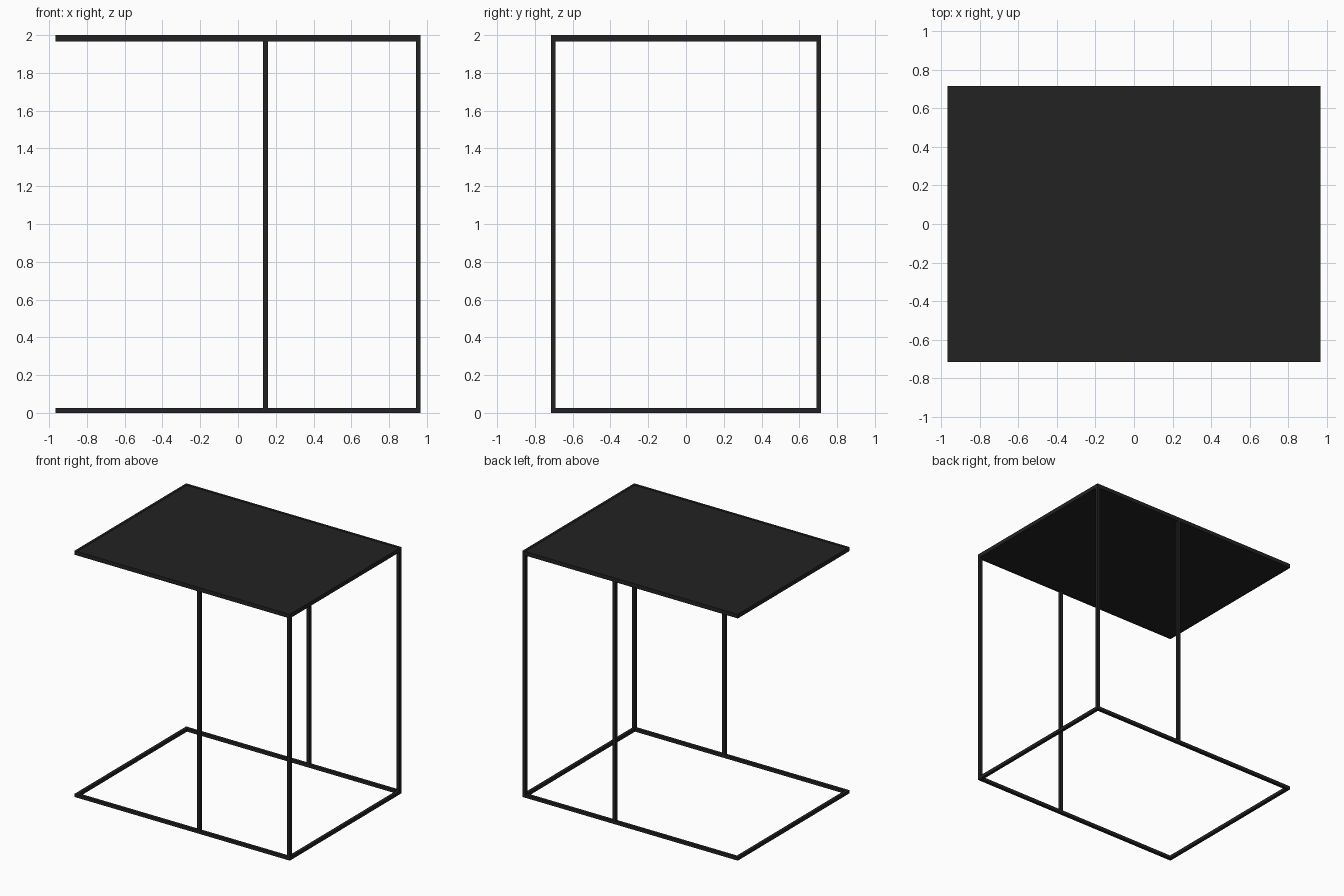
import bpy, bmesh

if "Cube" in bpy.data.objects:
    bpy.data.objects.remove(bpy.data.objects["Cube"])

X, Y = 0.967, 0.716      # half length and half depth
TUBE = 0.025             # steel bar thickness

steel = bpy.data.materials.new("dark_steel")
steel.diffuse_color = (0.016, 0.016, 0.016, 1)
steel.use_nodes = True
steel.node_tree.nodes["Principled BSDF"].inputs["Base Color"].default_value = steel.diffuse_color


def finish(name, bm):
    bmesh.ops.recalc_face_normals(bm, faces=bm.faces)
    mesh = bpy.data.meshes.new(name)
    bm.to_mesh(mesh)
    bm.free()
    mesh.materials.append(steel)
    obj = bpy.data.objects.new(name, mesh)
    bpy.context.collection.objects.link(obj)
    return obj


def box(name, x0, x1, y0, y1, z0, z1):
    bm = bmesh.new()
    bmesh.ops.create_cube(bm, size=1)
    for v in bm.verts:
        v.co = (x1 if v.co.x > 0 else x0,
                y1 if v.co.y > 0 else y0,
                z1 if v.co.z > 0 else z0)
    return finish(name, bm)


def frame(name, z0, z1, width):
    # mitred rectangular ring: one bar section swept round four corners
    bm = bmesh.new()
    section = [(0, z0), (width, z0), (width, z1), (0, z1)]
    rings = [[bm.verts.new((sx * (X - d), sy * (Y - d), z)) for d, z in section]
             for sx, sy in ((-1, -1), (1, -1), (1, 1), (-1, 1))]
    for i in range(4):
        a, b = rings[i], rings[(i + 1) % 4]
        for j in range(4):
            k = (j + 1) % 4
            bm.faces.new((a[j], b[j], b[k], a[k]))
    return finish(name, bm)


# base and top frames
frame("base_frame", 0.0, 0.026, TUBE)
frame("top_frame", 1.967, 2.0, 0.02)

# tabletop panel held just below the rim
box("tabletop_panel", -X + 0.02, X - 0.02, -Y + 0.02, Y - 0.02, 1.968, 1.997)

# upright posts: pair at the right end, pair near the middle
for end, x in (("end", X - TUBE / 2), ("middle", 0.146)):
    for side, s in (("front", -1), ("back", 1)):
        y = s * (Y - TUBE / 2)
        box(f"{side}_{end}_post", x - TUBE / 2, x + TUBE / 2,
            y - TUBE / 2, y + TUBE / 2, 0.026, 1.967)
